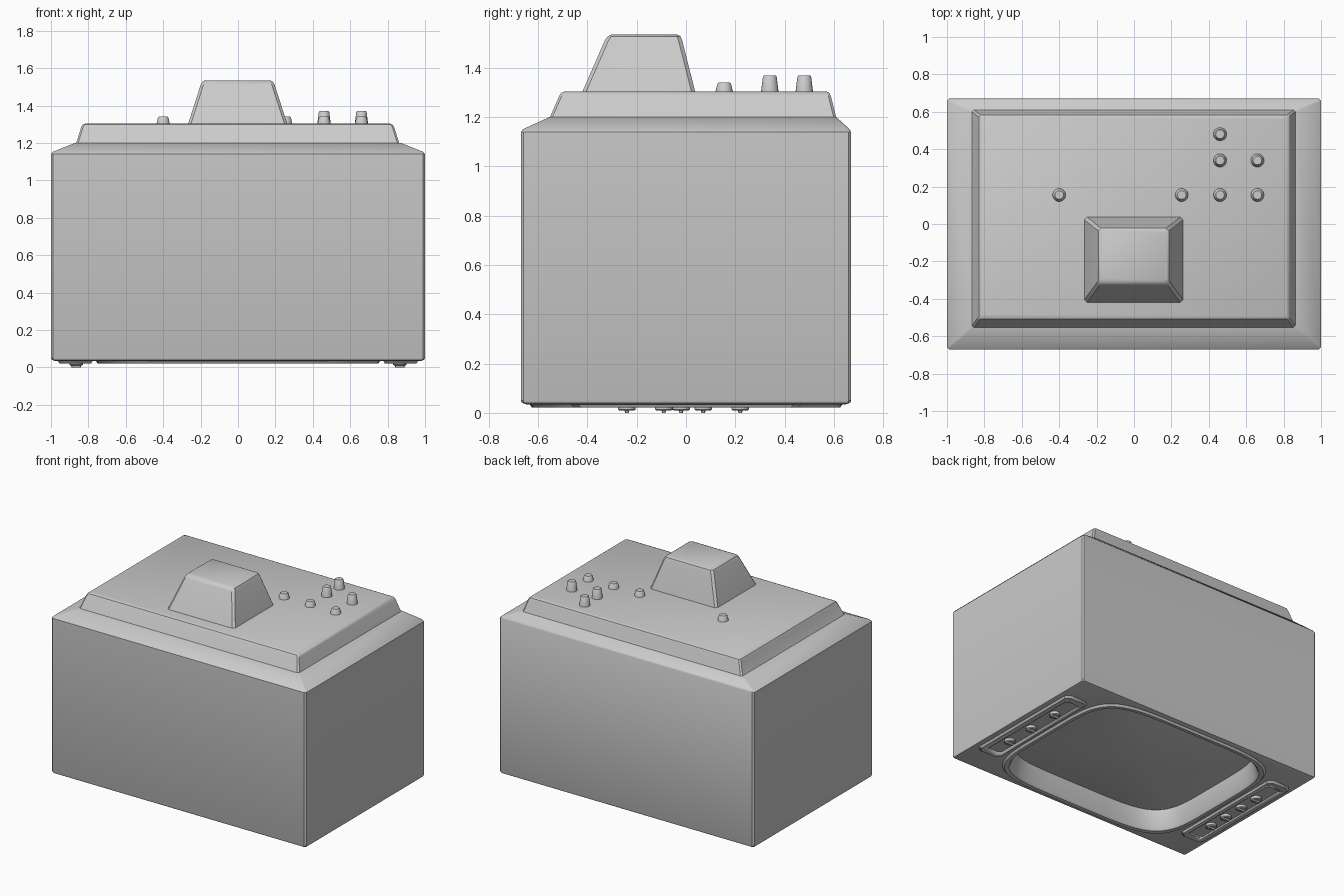
import bpy
import bmesh
from math import cos, sin, pi, radians

cube = bpy.data.objects.get("Cube")
if cube:
    bpy.data.objects.remove(cube, do_unlink=True)

grey = bpy.data.materials.new("plain grey")
grey.use_nodes = True
GREY = (0.6, 0.6, 0.6, 1)
grey.diffuse_color = GREY
grey.node_tree.nodes["Principled BSDF"].inputs["Base Color"].default_value = GREY


def rect(x0, x1, y0, y1, z, c=0.01):
    """Rectangle with cut corners."""
    return [(x0 + c, y0, z), (x1 - c, y0, z), (x1, y0 + c, z), (x1, y1 - c, z),
            (x1 - c, y1, z), (x0 + c, y1, z), (x0, y1 - c, z), (x0, y0 + c, z)]


def oval(rx, ry, z, power=2.0, n=20, cx=0.0, cy=0.0):
    """Ellipse that becomes a rounded rectangle as the power grows."""
    def bend(v):
        return (1 if v >= 0 else -1) * abs(v) ** (2 / power)
    return [(cx + rx * bend(cos(2 * pi * i / n)), cy + ry * bend(sin(2 * pi * i / n)), z)
            for i in range(n)]


def loft(name, loops, start=True, end=True, angle=35):
    """Skin a stack of equal loops, closing the chosen ends."""
    bm = bmesh.new()
    rows = [[bm.verts.new(p) for p in loop] for loop in loops]
    n = len(rows[0])
    for a, b in zip(rows, rows[1:]):
        for i in range(n):
            j = (i + 1) % n
            bm.faces.new((a[i], a[j], b[j], b[i]))
    if start:
        bm.faces.new(rows[0][::-1])
    if end:
        bm.faces.new(rows[-1])
    if start and end:
        bmesh.ops.recalc_face_normals(bm, faces=bm.faces)
    mesh = bpy.data.meshes.new(name)
    bm.to_mesh(mesh)
    bm.free()
    mesh.materials.append(grey)
    obj = bpy.data.objects.new(name, mesh)
    bpy.context.collection.objects.link(obj)
    activate(obj)
    bpy.ops.object.shade_smooth_by_angle(angle=radians(angle))
    return obj


def activate(obj):
    bpy.ops.object.select_all(action="DESELECT")
    obj.select_set(True)
    bpy.context.view_layer.objects.active = obj


def carve(obj, cutter):
    """Cut one solid out of another and drop the cutter."""
    cutter.hide_render = True
    mod = obj.modifiers.new("cut", "BOOLEAN")
    mod.operation = "DIFFERENCE"
    mod.solver = "EXACT"
    mod.object = cutter
    activate(obj)
    bpy.ops.object.modifier_apply(modifier=mod.name)
    bpy.data.objects.remove(cutter, do_unlink=True)


# Cabinet with sloping shoulder, lying on its screen
cabinet = loft("cabinet", [
    rect(-0.98, 0.98, -0.65, 0.65, 0.035),
    rect(-0.995, 0.995, -0.665, 0.665, 0.04),
    rect(-1, 1, -0.67, 0.67, 0.05),
    rect(-1, 1, -0.67, 0.67, 1.14),
    rect(-0.99, 0.99, -0.66, 0.663, 1.152),
    rect(-0.87, 0.87, -0.555, 0.61, 1.2),
])
carve(cabinet, loft("screen_opening_cutter", [
    oval(0.735, 0.61, -0.1, 5, 80), oval(0.735, 0.61, 0.24, 5, 80)]))

# Back cover and tube housing
loft("back_cover", [
    rect(-0.87, 0.865, -0.555, 0.612, 1.195),
    rect(-0.863, 0.86, -0.55, 0.608, 1.205),
    rect(-0.838, 0.835, -0.515, 0.588, 1.285),
    rect(-0.83, 0.826, -0.507, 0.582, 1.298),
    rect(-0.815, 0.812, -0.493, 0.57, 1.304),
])
loft("tube_housing", [
    rect(-0.267, 0.264, -0.422, 0.038, 1.3, 0.015),
    rect(-0.2, 0.196, -0.33, -0.015, 1.51, 0.015),
    rect(-0.19, 0.186, -0.318, -0.022, 1.528, 0.015),
    rect(-0.175, 0.171, -0.303, -0.035, 1.535, 0.015),
])

# Back pegs, short in the lower row and tall above
pegs = [(-0.4, 0.155), (0.255, 0.155), (0.46, 0.155), (0.66, 0.155),
        (0.46, 0.34), (0.66, 0.34), (0.46, 0.48)]
for k, (x, y) in enumerate(pegs):
    top = 1.34 if y < 0.2 else 1.37
    loft(f"back_peg_{k + 1}", [
        oval(r, r, z, cx=x, cy=y)
        for r, z in ((0.036, 1.3), (0.028, top - 0.006), (0.023, top))])

# Screen bezel with its sloping inner wall
P, N = 5, 80
loft("screen_bezel", [
    oval(0.69, 0.565, 0.165, P, N),
    oval(0.715, 0.59, 0.035, P, N),
    oval(0.725, 0.6, 0.023, P, N),
    oval(0.75, 0.625, 0.021, P, N),
    oval(0.765, 0.638, 0.04, P, N),
], start=False, end=False)

# Bulging picture screen
loft("screen", [
    oval(0.005 + 0.69 * s, 0.005 + 0.565 * s, 0.1 + 0.06 * s * s, 2 + (P - 2) * s, N)
    for s in (0.03, 0.2, 0.4, 0.6, 0.8, 1.0)])

# Control strips on both sides of the screen, each with a sunken channel
knob_rows = {"left": (1, (-0.24, -0.02, 0.22)), "right": (-1, (-0.24, -0.09, 0.07, 0.22))}
for side, (s, ys) in knob_rows.items():
    def strip(a, b, y, z, c):
        return rect(min(s * a, s * b), max(s * a, s * b), -y, y, z, c)
    plate = loft(f"{side}_control_strip", [
        strip(0.775, 0.965, 0.47, 0.038, 0.03),
        strip(0.785, 0.955, 0.455, 0.021, 0.03)])
    carve(plate, loft("channel_cutter", [
        strip(0.81, 0.92, 0.405, 0.031, 0.015), strip(0.805, 0.925, 0.41, -0.1, 0.015)]))

    # Round knobs with a grip bar
    for k, y in enumerate(ys):
        x = s * 0.865
        loft(f"{side}_knob_{k + 1}", [
            oval(r, r, z, cx=x, cy=y)
            for r, z in ((0.036, 0.034), (0.036, 0.014), (0.029, 0.009))])
        loft(f"{side}_knob_grip_{k + 1}", [
            rect(x - 0.028, x + 0.028, y - 0.01, y + 0.01, 0.01, 0.003),
            rect(x - 0.025, x + 0.025, y - 0.007, y + 0.007, 0, 0.003)])
